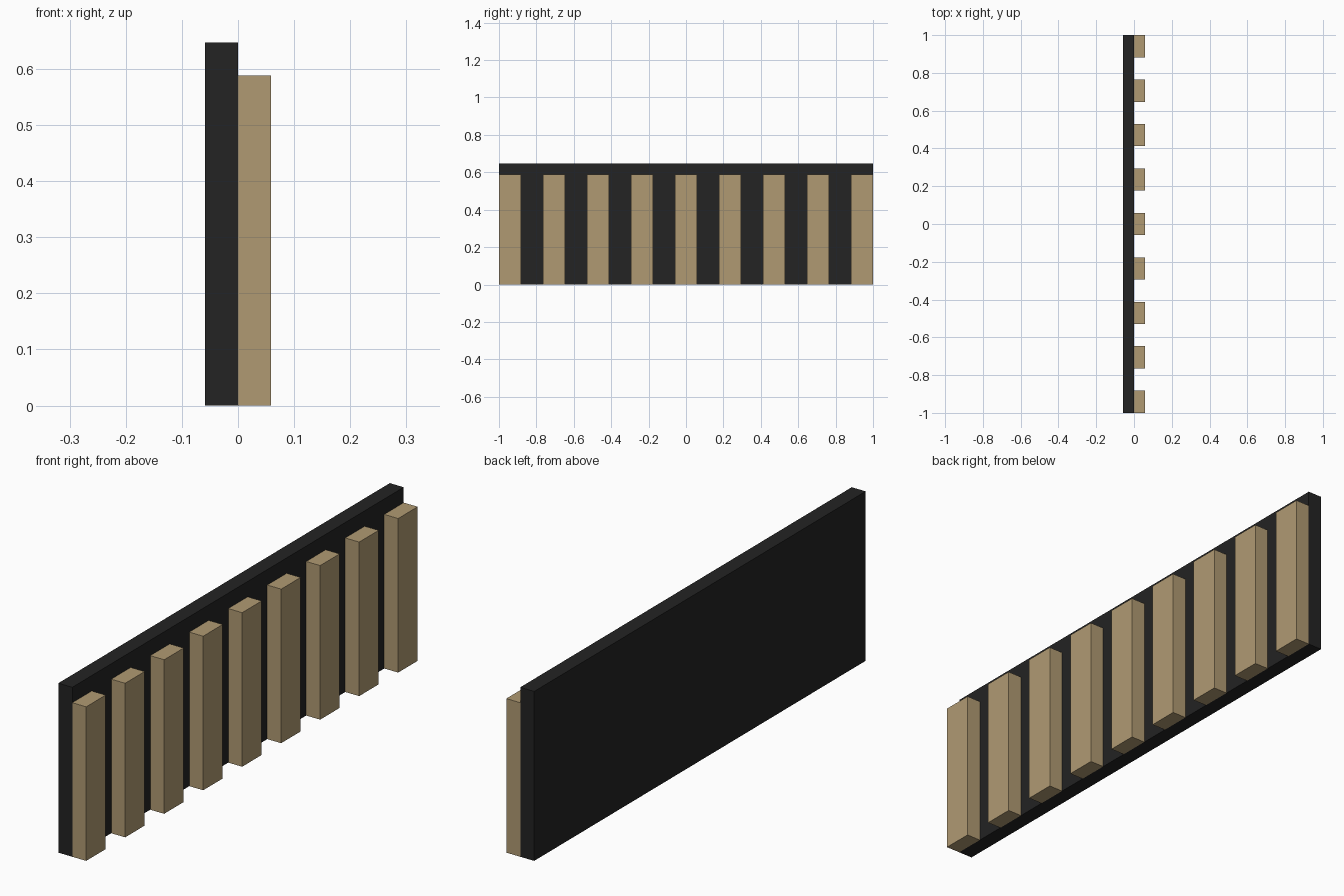
import bpy

if "Cube" in bpy.data.objects:
    bpy.data.objects.remove(bpy.data.objects["Cube"])

U = 2 / 17          # slat width, equal to the gap between slats
T = U / 2           # thickness of panel and of slats


def material(name, rgb):
    m = bpy.data.materials.new(name)
    m.diffuse_color = (*rgb, 1)
    m.use_nodes = True
    m.node_tree.nodes["Principled BSDF"].inputs["Base Color"].default_value = m.diffuse_color
    return m


def box(name, lo, hi, mat):
    bpy.ops.mesh.primitive_cube_add(size=1)
    ob = bpy.context.object
    ob.name = name
    ob.location = [(a + b) / 2 for a, b in zip(lo, hi)]
    ob.scale = [b - a for a, b in zip(lo, hi)]
    bpy.ops.object.transform_apply(location=True, rotation=False, scale=True)
    ob.data.materials.append(mat)
    return ob


black = material("black", (0.0168, 0.0168, 0.0168))
tan = material("tan_wood", (0.434, 0.323, 0.171))

# Backing panel
box("back_panel", (-T, -1, 0), (0, 1, 5.5 * U), black)

# Nine upright slats on the right face
for i in range(9):
    y = -1 + 2 * U * i
    box(f"slat_{i + 1}", (0, y, 0), (T, y + U, 5 * U), tan)
